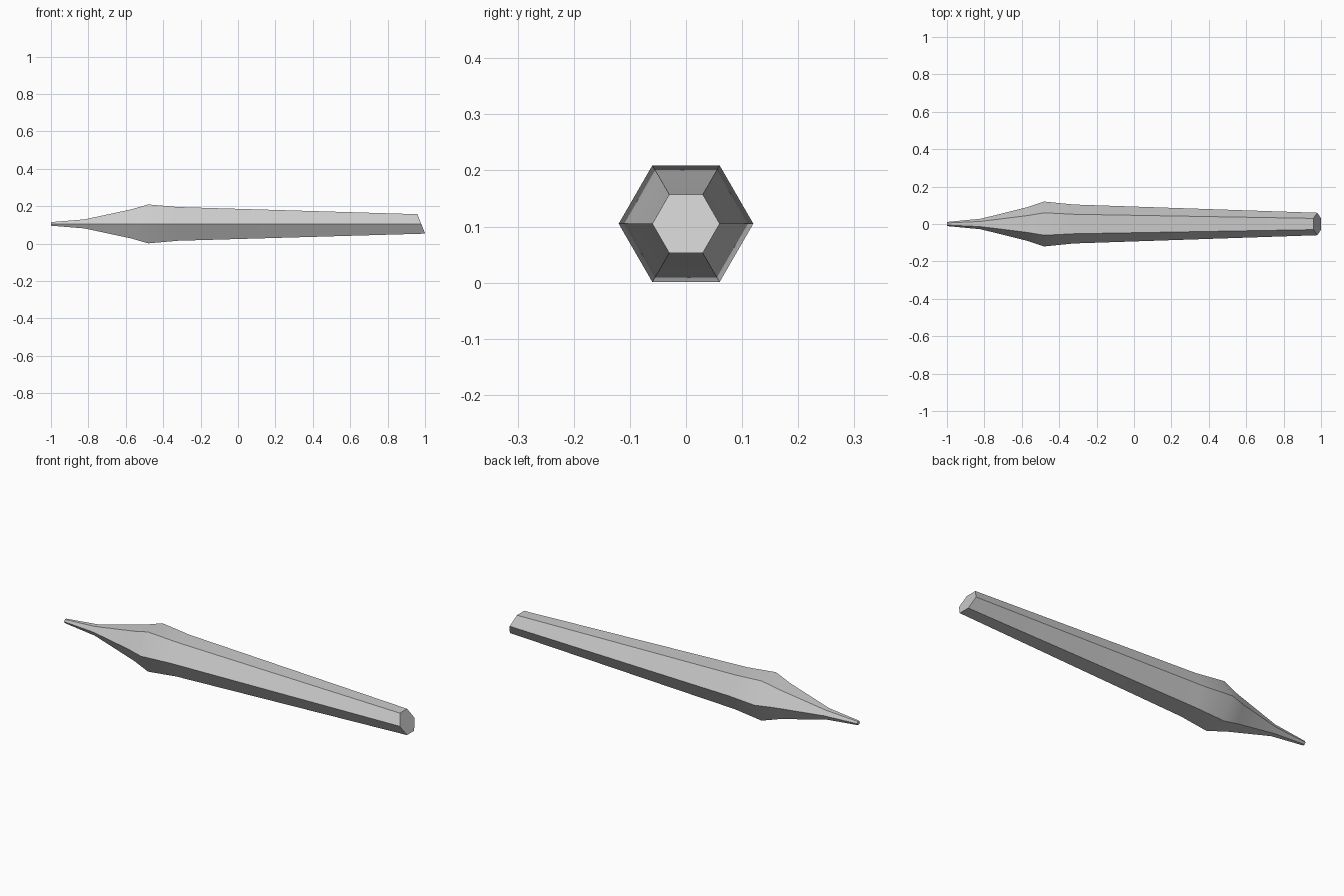
import bpy, bmesh, math

cube = bpy.data.objects.get("Cube")
if cube:
    bpy.data.objects.remove(cube, do_unlink=True)

SIDES = 6
AXIS_Z = 0.105
# Stations along the shaft: (x, corner radius, slant of the ring)
STATIONS = [(-1.0, 0.011, 0), (-0.82, 0.028, 0), (-0.57, 0.09, 0),
            (-0.48, 0.12, 0), (-0.32, 0.104, 0), (0.98, 0.06, 0.4)]


def grey_material():
    colour = (0.6, 0.6, 0.6, 1)
    mat = bpy.data.materials.new("plain grey")
    mat.use_nodes = True
    mat.diffuse_color = colour
    mat.node_tree.nodes["Principled BSDF"].inputs["Base Color"].default_value = colour
    return mat


def ring(bm, x, radius, slant):
    verts = []
    for i in range(SIDES):
        a = math.tau * i / SIDES
        z = radius * math.sin(a)
        verts.append(bm.verts.new((x - slant * z, radius * math.cos(a), AXIS_Z + z)))
    return verts


# Hexagonal tapered shaft with a flared collar and narrow tip
bm = bmesh.new()
rings = [ring(bm, *s) for s in STATIONS]
for a, b in zip(rings, rings[1:]):
    for i in range(SIDES):
        j = (i + 1) % SIDES
        bm.faces.new((a[i], a[j], b[j], b[i]))

# Flat end caps, the wide one slanted
bm.faces.new(rings[0])
bm.faces.new(rings[-1])
bmesh.ops.recalc_face_normals(bm, faces=bm.faces)

mesh = bpy.data.meshes.new("hexagonal_shaft")
bm.to_mesh(mesh)
bm.free()
mesh.materials.append(grey_material())
shaft = bpy.data.objects.new("hexagonal_shaft", mesh)
bpy.context.collection.objects.link(shaft)

# Smooth along the length, crisp along the hexagon corners
bpy.context.view_layer.objects.active = shaft
shaft.select_set(True)
bpy.ops.object.shade_smooth_by_angle(angle=math.radians(30))
